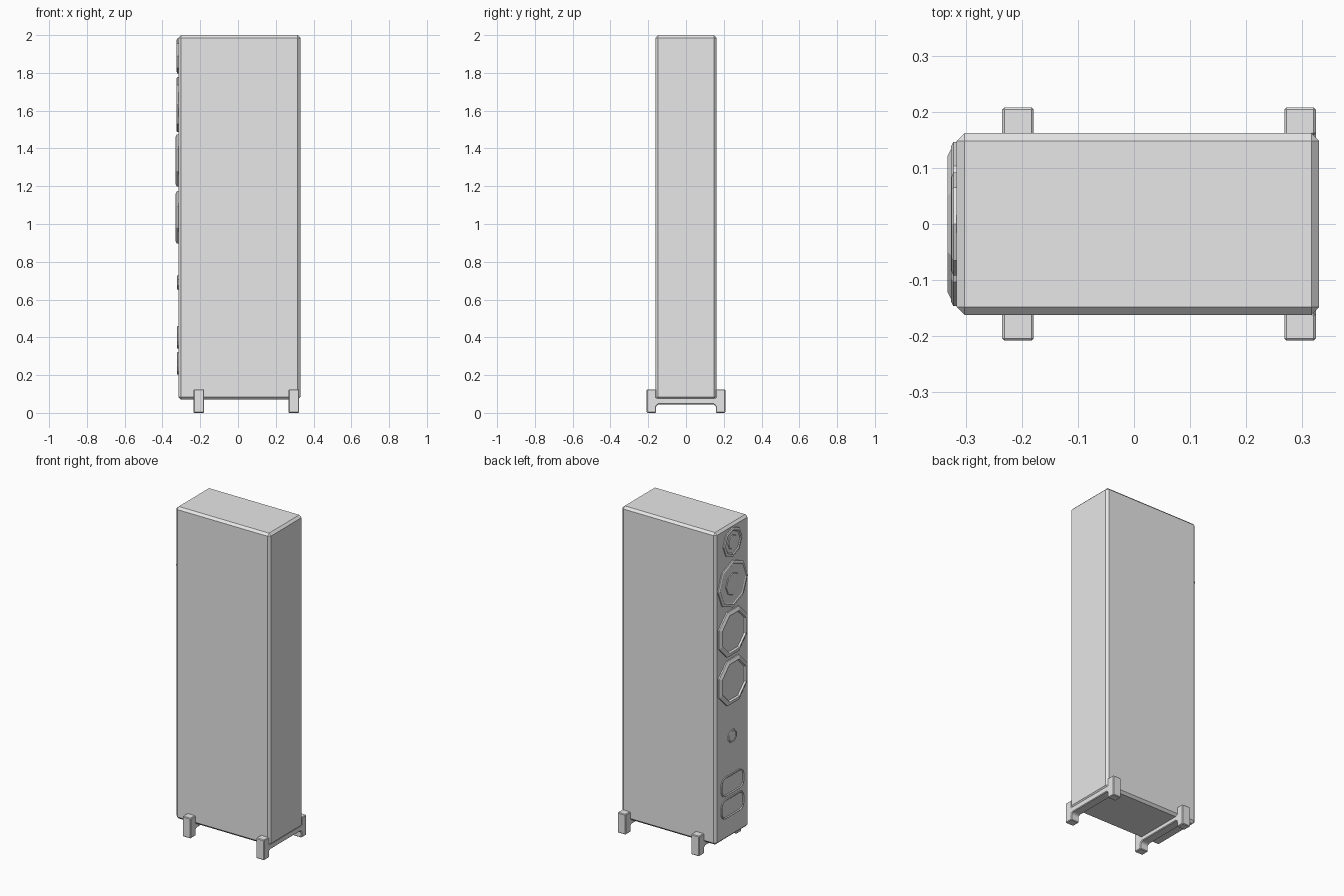
import bpy, bmesh, math

cube = bpy.data.objects.get("Cube")
if cube:
    bpy.data.objects.remove(cube, do_unlink=True)

grey = bpy.data.materials.new("light grey")
grey.use_nodes = True
grey.diffuse_color = (0.8, 0.8, 0.8, 1)
grey.node_tree.nodes["Principled BSDF"].inputs["Base Color"].default_value = (0.8, 0.8, 0.8, 1)

FACE_X = -0.316  # baffle plane that carries the drivers


def finish(name, bm, bevel=0):
    bmesh.ops.recalc_face_normals(bm, faces=bm.faces)
    mesh = bpy.data.meshes.new(name)
    bm.to_mesh(mesh)
    bm.free()
    mesh.materials.append(grey)
    ob = bpy.data.objects.new(name, mesh)
    bpy.context.collection.objects.link(ob)
    if bevel:
        mod = ob.modifiers.new("Bevel", 'BEVEL')
        mod.width = bevel
        mod.segments = 1
    return ob


def stepped_plate(name, z, profile, corners, box=(0, 0)):
    """Loft a corner-cut outline through (radius, height) steps, outwards along -x."""
    bm = bmesh.new()
    rings = []
    for radius, height in profile:
        ring = []
        for quarter in range(4):
            sy = 1 if quarter in (0, 3) else -1
            sz = 1 if quarter < 2 else -1
            for corner in corners:
                a = math.radians(corner + 90 * quarter)
                ring.append(bm.verts.new((FACE_X - height,
                                          sy * box[0] + radius * math.cos(a),
                                          z + sz * box[1] + radius * math.sin(a))))
        rings.append(ring)
    count = len(rings[0])
    for lower, upper in zip(rings, rings[1:]):
        for i in range(count):
            j = (i + 1) % count
            bm.faces.new((lower[i], lower[j], upper[j], upper[i]))
    bm.faces.new(rings[0])
    bm.faces.new(rings[-1])
    return finish(name, bm)


# Cabinet
bm = bmesh.new()
bmesh.ops.create_cube(bm, size=1)
for v in bm.verts:
    v.co.x = 0.33 if v.co.x > 0 else FACE_X
    v.co.y *= 0.324
    v.co.z = 2.0 if v.co.z > 0 else 0.07
finish("cabinet", bm, 0.014)

# Two stands: a crossbar with an upright foot at each end
half = [(0.145, 0.045), (0.158, 0.036), (0.158, 0), (0.208, 0),
        (0.208, 0.125), (0.158, 0.125), (0.158, 0.08)]
outline = half + [(-y, z) for y, z in reversed(half)]
for name, x in (("front_stand", -0.207), ("rear_stand", 0.296)):
    bm = bmesh.new()
    face = bm.faces.new([bm.verts.new((x - 0.028, y, z)) for y, z in outline])
    ext = bmesh.ops.extrude_face_region(bm, geom=[face])
    for v in ext["geom"]:
        if isinstance(v, bmesh.types.BMVert):
            v.co.x += 0.056
    finish(name, bm, 0.004)

FLAT = (22.5, 67.5)
POINTED = (0, 45)

# Tweeter
stepped_plate("tweeter", 1.89,
              [(0.092, -0.002), (0.092, 0.006), (0.084, 0.009), (0.076, 0.009),
               (0.07, 0.004), (0.045, 0.002), (0.042, 0.006), (0.02, 0.009)], POINTED)

# Midrange driver with dust cap
stepped_plate("midrange", 1.632,
              [(0.146, -0.002), (0.146, 0.006), (0.138, 0.01), (0.128, 0.01),
               (0.122, 0.006), (0.07, 0.003), (0.066, 0.007), (0.035, 0.01)], POINTED)

# Pair of woofers
for name, z in (("upper_woofer", 1.336), ("lower_woofer", 1.035)):
    stepped_plate(name, z,
                  [(0.15, -0.002), (0.15, 0.008), (0.132, 0.016), (0.124, 0.016),
                   (0.118, 0.006), (0.06, 0.003)], FLAT)

# Badge button and two bass ports
stepped_plate("button", 0.69, [(0.042, -0.002), (0.042, 0.004), (0.036, 0.006),
                               (0.032, 0.003)], FLAT)
for name, z in (("upper_port", 0.4), ("lower_port", 0.262)):
    stepped_plate(name, z, [(0.04, -0.002), (0.04, 0.005), (0.035, 0.007),
                            (0.03, 0.002)], (0, 30, 60, 90), (0.07, 0.02))
